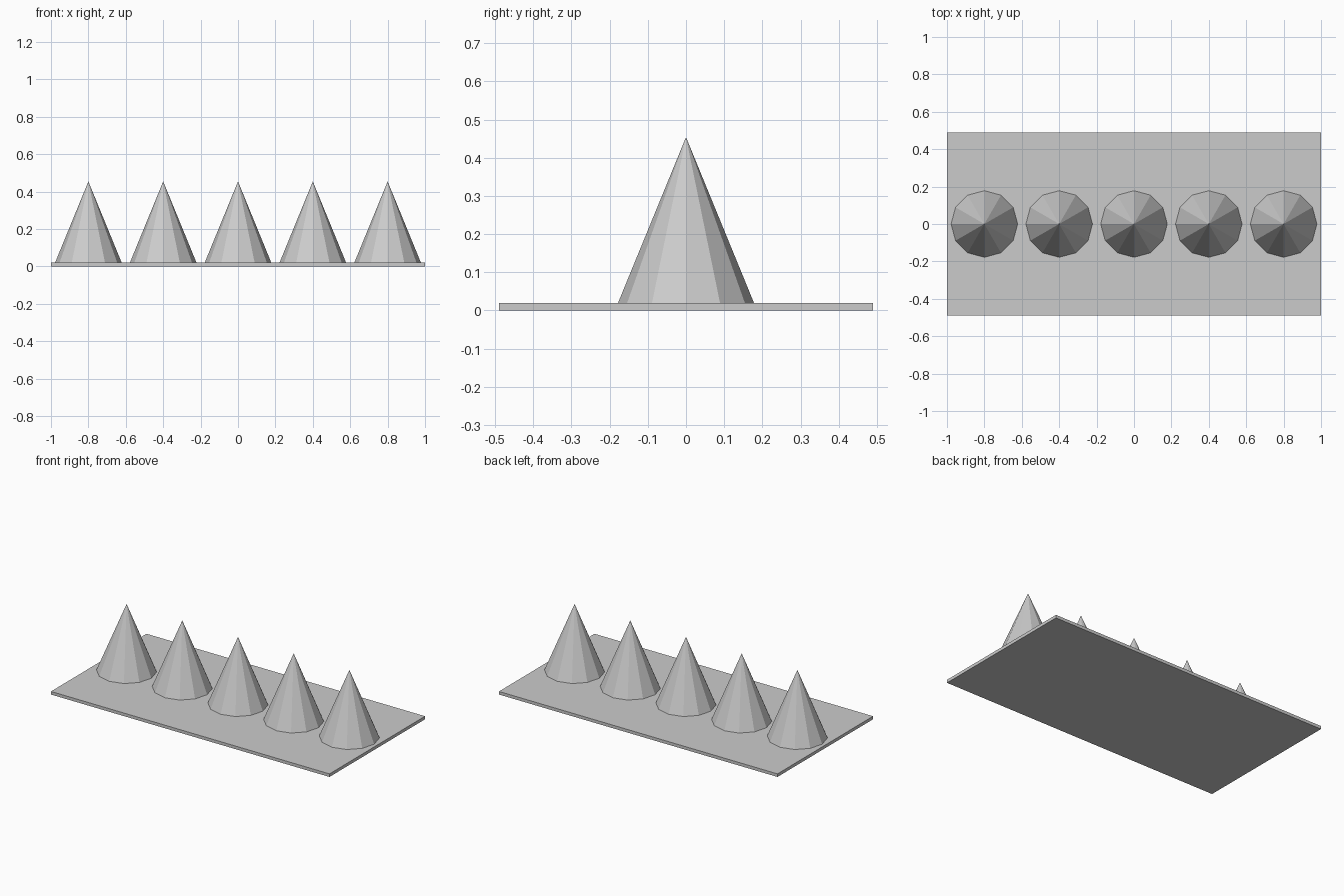
import bpy

if "Cube" in bpy.data.objects:
    bpy.data.objects.remove(bpy.data.objects["Cube"])

# Flat base plate
bpy.ops.mesh.primitive_cube_add(size=1, location=(0, 0, 0.01))
plate = bpy.context.object
plate.name = "base_plate"
plate.scale = (2.0, 0.98, 0.02)
bpy.ops.object.transform_apply(location=False, rotation=False, scale=True)

# Row of five twelve-sided spikes standing on the plate
BASE_Z, TIP_Z = 0.02, 0.454
for i in range(5):
    bpy.ops.mesh.primitive_cone_add(
        vertices=12, radius1=0.178, radius2=0, depth=TIP_Z - BASE_Z,
        location=(-0.8 + 0.4 * i, 0, (BASE_Z + TIP_Z) / 2))
    bpy.context.object.name = f"spike_{i + 1}"
